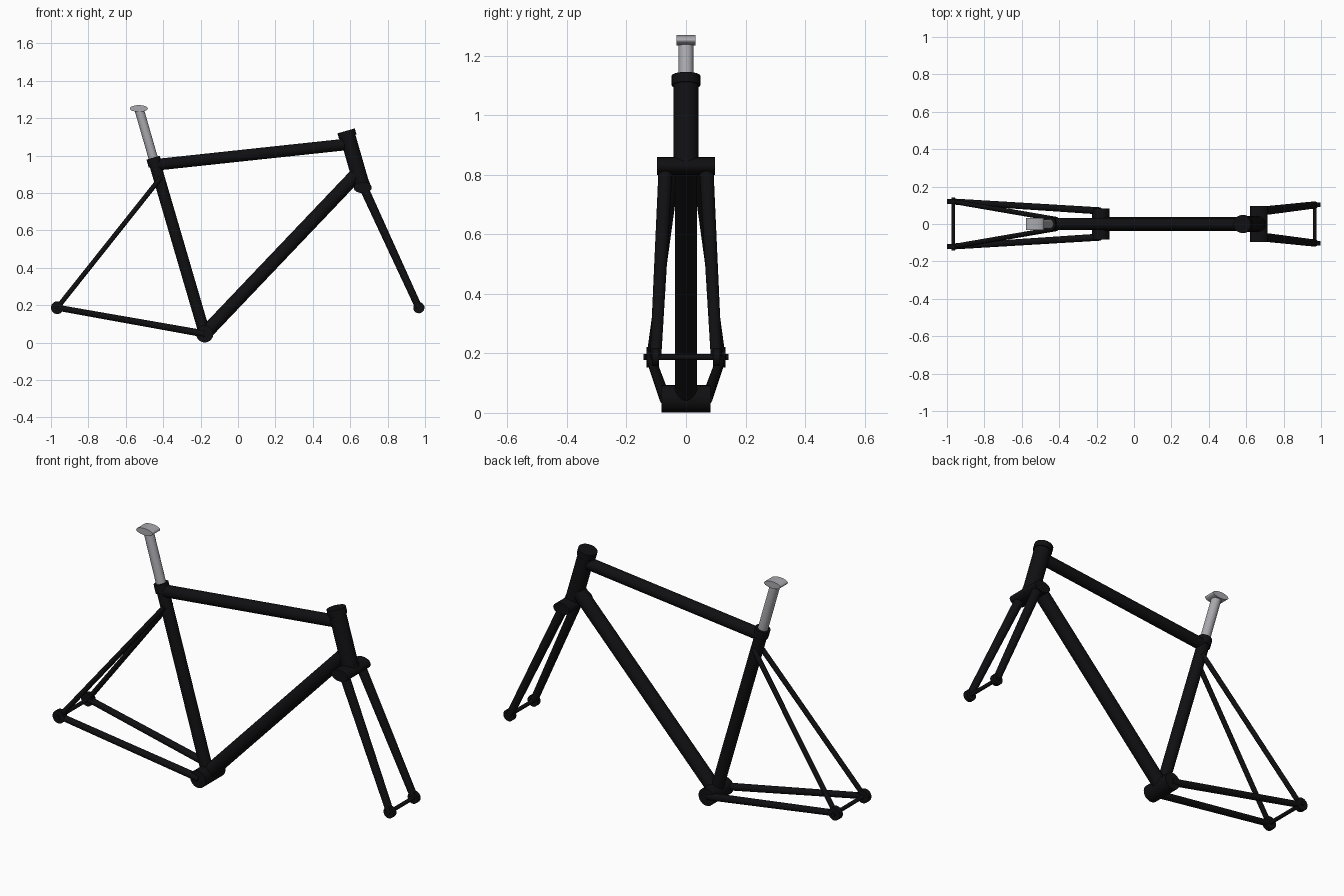
import bpy
import math
from mathutils import Vector

cube = bpy.data.objects.get("Cube")
if cube:
    bpy.data.objects.remove(cube, do_unlink=True)


def make_material(name, color):
    mat = bpy.data.materials.new(name)
    mat.use_nodes = True
    mat.diffuse_color = color
    bsdf = next(n for n in mat.node_tree.nodes if n.type == 'BSDF_PRINCIPLED')
    bsdf.inputs["Base Color"].default_value = color
    return mat


black = make_material("black paint", (0.005, 0.005, 0.006, 1))
silver = make_material("silver metal", (0.4, 0.4, 0.43, 1))


def tube(name, start, end, r1, r2=None, mat=black, sides=24):
    """Round tube between two points, optionally tapered."""
    start, end = Vector(start), Vector(end)
    axis = end - start
    bpy.ops.mesh.primitive_cone_add(
        vertices=sides, radius1=r1, radius2=r1 if r2 is None else r2,
        depth=axis.length, location=(start + end) / 2,
        rotation=axis.to_track_quat('Z', 'Y').to_euler())
    obj = bpy.context.object
    obj.name = name
    obj.data.materials.append(mat)
    bpy.ops.object.shade_smooth_by_angle(angle=math.radians(40))
    return obj


def cross_bar(name, x, z, half_width, rx, rz, mat=black, y=0):
    """Elliptical cylinder lying across the frame."""
    obj = tube(name, (x, y - half_width, z), (x, y + half_width, z), 1, mat=mat)
    obj.data.transform(obj.matrix_basis.to_3x3().to_4x4())
    obj.rotation_euler = (0, 0, 0)
    obj.scale = (rx, 1, rz)
    return obj


# Key joints of the frame
bracket = Vector((-0.178, 0, 0.047))
seat_top = Vector((-0.447, 0, 0.965))
post_top = Vector((-0.530, 0, 1.252))
head_top = Vector((0.583, 0, 1.115))
head_low = Vector((0.664, 0, 0.835))
rear_x, front_x, axle_z = -0.966, 0.967, 0.187
seat_dir = (seat_top - bracket).normalized()
head_dir = (head_top - head_low).normalized()

# Main triangle
tube("seat_tube", bracket, seat_top, 0.031)
tube("top_tube", seat_top - seat_dir * 0.015, (0.598, 0, 1.062), 0.031)
tube("down_tube", bracket, (0.640, 0, 0.906), 0.037)
tube("head_tube", head_low, head_top, 0.042)
tube("upper_headset", head_top - head_dir * 0.015, head_top + head_dir * 0.018, 0.048)
tube("lower_headset", head_low - head_dir * 0.01, head_low + head_dir * 0.02, 0.044)
cross_bar("bottom_bracket", bracket.x, bracket.z, 0.083, 0.046, 0.046)

# Seat post with clamp and saddle mount
tube("seat_clamp", seat_top - seat_dir * 0.02, seat_top + seat_dir * 0.025, 0.037)
tube("seat_post", seat_top, post_top, 0.025, mat=silver)
cross_bar("saddle_mount", post_top.x, post_top.z, 0.032, 0.048, 0.018, silver)

# Fork crown and axles
cross_bar("fork_crown", 0.667, 0.829, 0.097, 0.048, 0.030)
cross_bar("rear_axle", rear_x, axle_z, 0.143, 0.010, 0.010)
cross_bar("front_axle", front_x, axle_z, 0.118, 0.010, 0.010)

# Paired stays, fork legs and dropouts
for side, s in (("left", 1), ("right", -1)):
    rear = (rear_x, s * 0.120, axle_z)
    front = (front_x, s * 0.102, axle_z)
    tube(side + "_chain_stay", (bracket.x, s * 0.070, bracket.z), rear, 0.019, 0.016)
    tube(side + "_seat_stay", (-0.415, s * 0.025, 0.880), rear, 0.013)
    tube(side + "_fork_leg", (0.672, s * 0.068, 0.829), front, 0.024, 0.019)
    cross_bar(side + "_rear_dropout", rear_x, axle_z, 0.013, 0.034, 0.034, y=rear[1])
    cross_bar(side + "_front_dropout", front_x, axle_z, 0.012, 0.030, 0.030, y=front[1])
